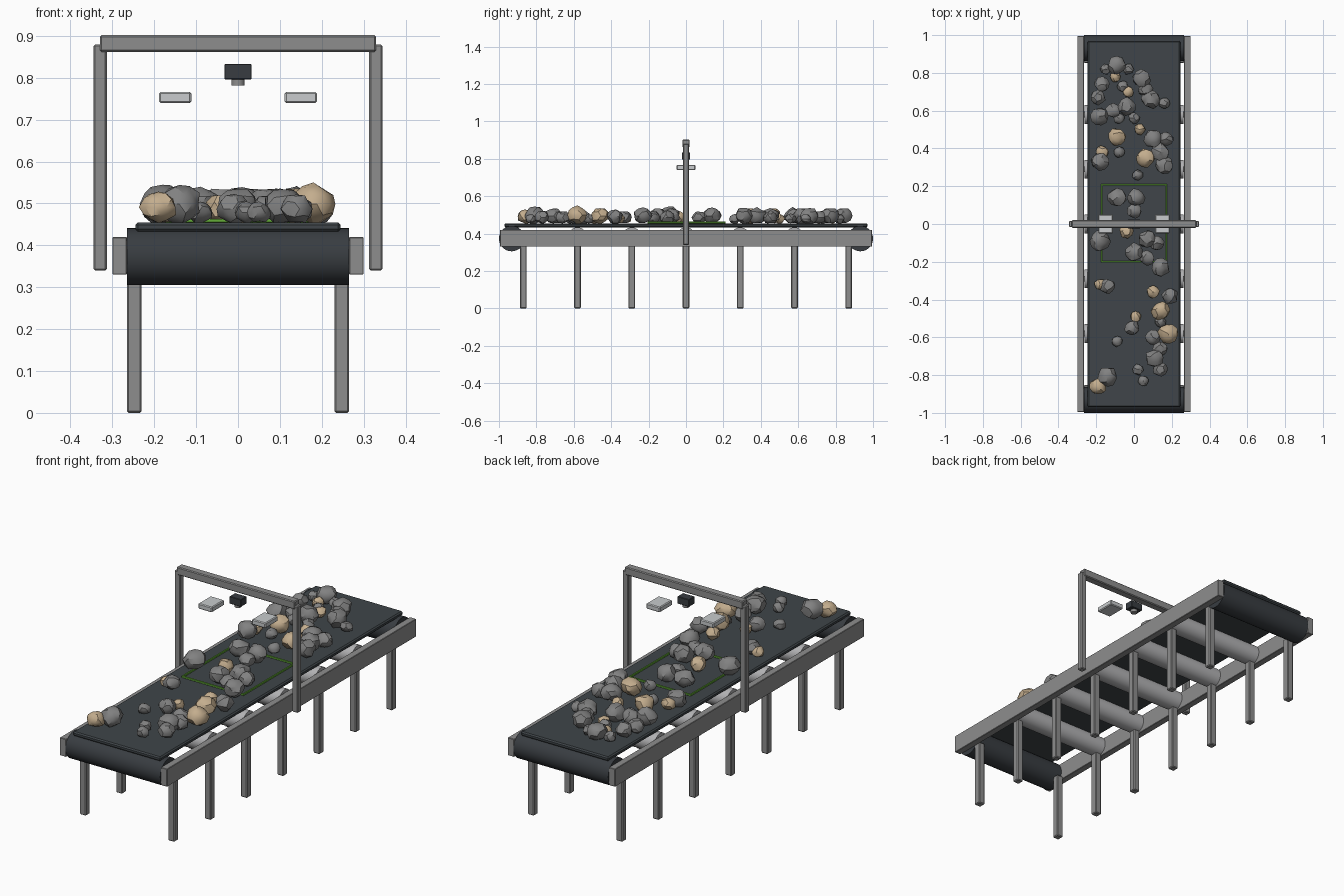
import bpy, bmesh, math, random
from mathutils import Vector, Matrix

cube = bpy.data.objects.get("Cube")
if cube:
    bpy.data.objects.remove(cube, do_unlink=True)
random.seed(4)


def material(name, r, g, b):
    mat = bpy.data.materials.new(name)
    mat.use_nodes = True
    mat.diffuse_color = (r, g, b, 1)
    bsdf = next(n for n in mat.node_tree.nodes if n.type == 'BSDF_PRINCIPLED')
    bsdf.inputs["Base Color"].default_value = (r, g, b, 1)
    return mat


steel = material("steel grey", .27, .27, .27)
silver = material("roller silver", .45, .45, .46)
rubber = material("belt rubber", .05, .06, .067)
dark = material("dark housing", .04, .046, .053)
white = material("lamp white", .58, .6, .61)
green = material("marker green", .13, .42, .04)
stone = material("grey stone", .22, .22, .22)
ore = material("tan ore", .55, .42, .27)


def finish(name, bm, mat, angle=35):
    mesh = bpy.data.meshes.new(name)
    bm.to_mesh(mesh)
    bm.free()
    mesh.materials.append(mat)
    obj = bpy.data.objects.new(name, mesh)
    bpy.context.collection.objects.link(obj)
    bpy.ops.object.select_all(action='DESELECT')
    obj.select_set(True)
    bpy.context.view_layer.objects.active = obj
    bpy.ops.object.shade_smooth_by_angle(angle=math.radians(angle))
    return obj


def box(name, centre, size, mat, bevel=.002):
    bm = bmesh.new()
    bmesh.ops.create_cube(bm, size=1)
    bmesh.ops.scale(bm, vec=size, verts=bm.verts)
    bmesh.ops.bevel(bm, geom=bm.edges[:], offset=bevel, segments=1, affect='EDGES')
    bmesh.ops.translate(bm, vec=centre, verts=bm.verts)
    return finish(name, bm, mat)


def cylinder(name, centre, radius, length, mat, axis='X'):
    bm = bmesh.new()
    turn = Matrix.Rotation(math.pi / 2, 4, 'Y') if axis == 'X' else Matrix()
    bmesh.ops.create_cone(bm, cap_ends=True, segments=32, radius1=radius, radius2=radius,
                          depth=length, matrix=Matrix.Translation(centre) @ turn)
    return finish(name, bm, mat)


def rock(name, x, y, radius, mat):
    # Lumpy ball with uneven corners, resting on the belt
    bm = bmesh.new()
    bmesh.ops.create_icosphere(bm, subdivisions=2, radius=radius)
    for v in bm.verts:
        v.co *= random.uniform(.84, 1.08)
        v.co.z *= .88
    spin = Matrix.Rotation(random.uniform(0, math.tau), 4, 'Z')
    bmesh.ops.transform(bm, verts=bm.verts,
                        matrix=Matrix.Translation((x, y, .455 + radius * .8)) @ spin)
    return finish(name, bm, mat, 30)


# Conveyor bed
box("belt", (0, 0, .444), (.49, 1.94, .022), rubber, .006)
for side, word in ((-1, "right"), (1, "left")):
    box(word + "_rail", (side * .2825, 0, .375), (.035, 1.99, .09), steel)
    for i in range(7):
        box(f"{word}_leg_{i + 1}", (side * .2475, (i - 3) * .29, .17), (.035, .035, .34), steel, .004)
for i in range(5):
    cylinder(f"roller_{i + 1}", (0, (i - 2) * .29, .383), .05, .525, silver)
for side, word in ((-1, "front"), (1, "back")):
    cylinder(word + "_drum", (0, side * .932, .373), .068, .53, dark)

# Scanning gantry with camera and lamps
box("gantry_beam", (0, 0, .882), (.66, .04, .04), steel, .004)
for side, word in ((-1, "right"), (1, "left")):
    box(word + "_gantry_post", (side * .329, 0, .61), (.032, .032, .54), steel, .004)
    box(word + "_lamp", (side * .15, 0, .753), (.077, .1, .027), white, .004)
box("camera_body", (0, 0, .815), (.065, .045, .037), dark)
cylinder("camera_lens", (0, 0, .79), .016, .016, steel, 'Z')

# Inspection zone outline
for side in (-1, 1):
    box("zone_side", (side * .17, .003, .459), (.008, .416, .009), green, .001)
    box("zone_end", (0, .003 + side * .204, .459), (.348, .008, .009), green, .001)

# Rocks: x, y and radius in hundredths
grey_rocks = (
    (-9, 84, 5), (-15, 82, 3), (-3, 82, 3), (-17, 74, 4), (-6, 73, 3), (4, 77, 5), (6, 71, 4),
    (9, 66, 5), (16, 64, 3), (-19, 67, 4), (-4, 62, 5), (-11, 60, 4), (-18, 57, 5), (-8, 56, 3),
    (0, 56, 3), (-18, 33, 5), (-8, 38, 3), (10, 45, 5), (17, 45, 4), (14, 38, 5), (16, 31, 5),
    (2, 26, 3), (-9, 14, 5), (1, 14, 5), (0, 7, 4), (-18, -9, 5.5), (0, -15, 5), (7, -8, 5),
    (12, -10, 4), (7, -18, 4), (14, -23, 5), (-14, -33, 4), (19, -38, 4.5), (14, -52, 3),
    (-1, -55, 4), (-9, -62, 3), (10, -60, 4), (14, -66, 4), (11, -71, 5), (14, -77, 4),
    (2, -77, 3), (5, -83, 3), (-14, -81, 5.5))
tan_rocks = (
    (-10, 78, 3), (-3, 70, 3), (3, 50, 3), (-9, 46, 5), (-17, 38, 3.5), (6, 35, 5), (-4, -4, 4),
    (-18, -32, 3), (10, -36, 3.5), (14, -46, 5), (18, -58, 5.5), (1, -49, 3), (-19, -86, 4.5))
for label, rocks, mat in (("grey_rock", grey_rocks, stone), ("tan_rock", tan_rocks, ore)):
    for i, spot in enumerate(rocks):
        x, y, radius = Vector(spot) / 100
        rock(f"{label}_{i + 1}", x, y, radius, mat)
